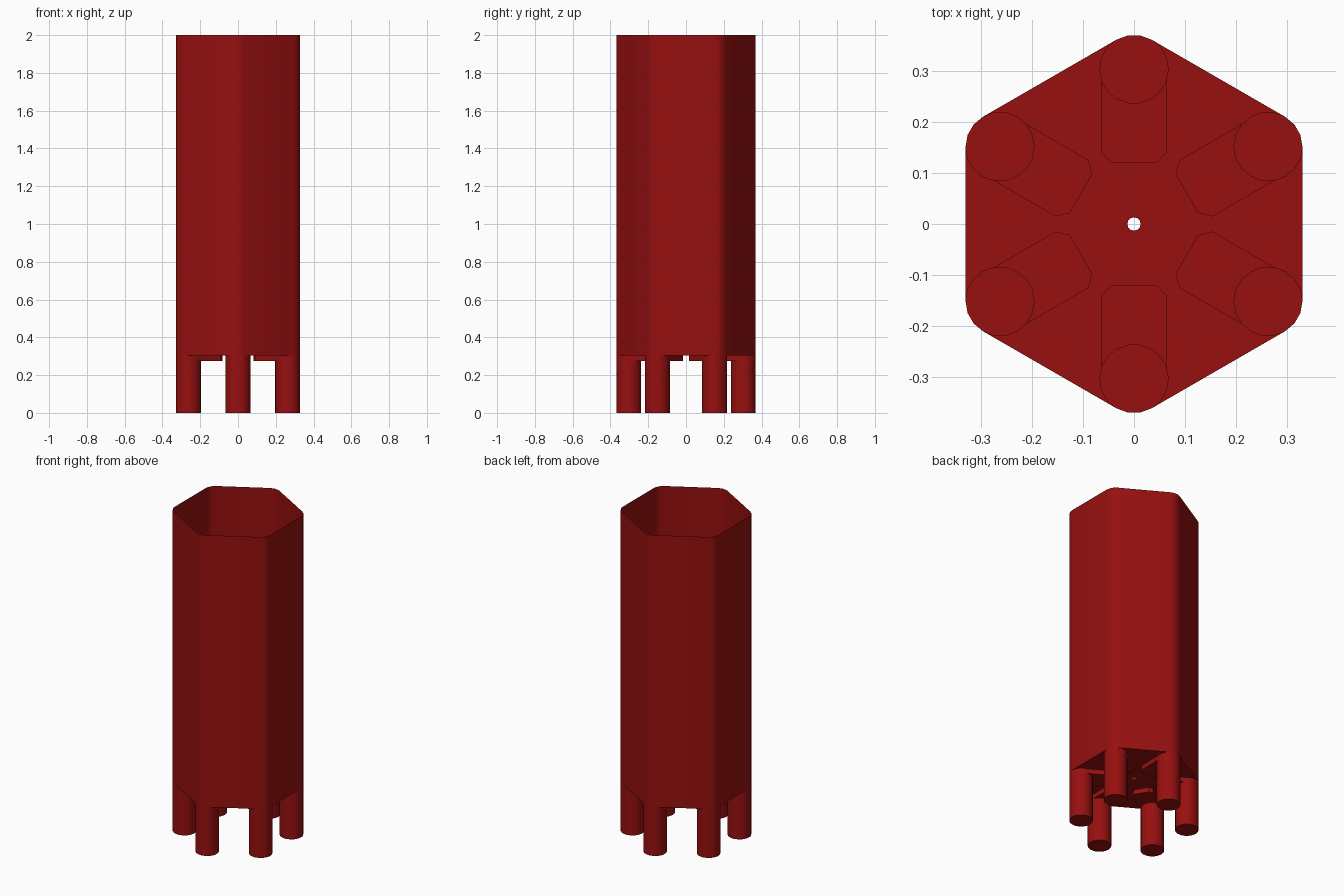
import bpy, bmesh
from math import sin, cos, radians

cube = bpy.data.objects.get("Cube")
if cube:
    bpy.data.objects.remove(cube, do_unlink=True)

RING, LEG_R = 0.303, 0.067            # leg centre distance and leg radius
TOP, FLOOR, SLOT = 2.0, 0.305, 0.275  # heights
SLOT_END, CHAMFER, HOLE_R = 0.12, 0.02, 0.013
CORNERS = [30 + 60 * i for i in range(6)]

red = bpy.data.materials.new("dark_red")
red.use_nodes = True
red.diffuse_color = (0.31, 0.005, 0.005, 1)
red.node_tree.nodes["Principled BSDF"].inputs["Base Color"].default_value = red.diffuse_color


def place(points, turn):
    """Turn points given as (outward, sideways) to one corner of the hexagon."""
    c, s = cos(radians(turn)), sin(radians(turn))
    return [(u * c - v * s, u * s + v * c) for u, v in points]


def arc(start, end, step=20):
    """Part of a leg's circle, in degrees from the outward direction."""
    return [(RING + LEG_R * cos(radians(a)), LEG_R * sin(radians(a)))
            for a in range(start, end + 1, step)]


def strip(bm, path, low, high, closed=False):
    """Upright wall along a path."""
    a = [bm.verts.new((x, y, low)) for x, y in path]
    b = [bm.verts.new((x, y, high)) for x, y in path]
    n = len(path)
    for i in range(n if closed else n - 1):
        j = (i + 1) % n
        bm.faces.new((a[i], a[j], b[j], b[i]))


def cap(bm, path, z):
    """Flat face that looks down."""
    bm.faces.new([bm.verts.new((x, y, z)) for x, y in reversed(path)])


def finish(bm, name):
    bmesh.ops.remove_doubles(bm, verts=bm.verts, dist=0.0001)
    mesh = bpy.data.meshes.new(name)
    bm.to_mesh(mesh)
    bm.free()
    mesh.materials.append(red)
    obj = bpy.data.objects.new(name, mesh)
    bpy.context.collection.objects.link(obj)
    bpy.ops.object.select_all(action='DESELECT')
    obj.select_set(True)
    bpy.context.view_layer.objects.active = obj
    bpy.ops.object.shade_smooth_by_angle(angle=radians(35))


# Slot outline, running inward from the leg and back
side = LEG_R * sin(radians(110))
slot_tip = [(SLOT_END + CHAMFER, side), (SLOT_END, side - CHAMFER),
            (SLOT_END, CHAMFER - side), (SLOT_END + CHAMFER, -side)]
pocket = arc(30, 110) + slot_tip + arc(-110, -30)

# Hexagonal tube with rounded corners, open at the top
bm = bmesh.new()
strip(bm, [p for t in CORNERS for p in place(arc(-30, 30), t)], FLOOR, TOP, True)
finish(bm, "hexagonal_tube")

# Floor with a centre hole, cut away over the legs and slots
bm = bmesh.new()
outline = [p for t in CORNERS for p in place(pocket[::-1], t)]
hole = [(HOLE_R * cos(radians(a)), HOLE_R * sin(radians(a))) for a in range(0, 360, 30)]
for loop in (outline, hole):
    verts = [bm.verts.new((x, y, FLOOR)) for x, y in loop]
    for i, v in enumerate(verts):
        bm.edges.new((verts[i - 1], v))
bmesh.ops.triangle_fill(bm, edges=bm.edges[:], use_beauty=True, normal=(0, 0, -1))
for f in bm.faces:
    f.normal_update()
    if f.normal.z > 0:
        f.normal_flip()
finish(bm, "floor_plate")

for i, turn in enumerate(CORNERS):
    # Hollow leg with a closed foot
    bm = bmesh.new()
    circle = place(arc(-30, 310), turn)
    strip(bm, circle, 0, SLOT, True)
    strip(bm, place(arc(-30, 30), turn), SLOT, FLOOR)
    cap(bm, circle, 0)
    finish(bm, f"leg_{i + 1}")

    # Shallow slot reaching from the leg towards the centre
    bm = bmesh.new()
    strip(bm, place(pocket, turn), SLOT, FLOOR)
    cap(bm, place(slot_tip + arc(110, 250)[::-1], turn), SLOT)
    finish(bm, f"slot_{i + 1}")
